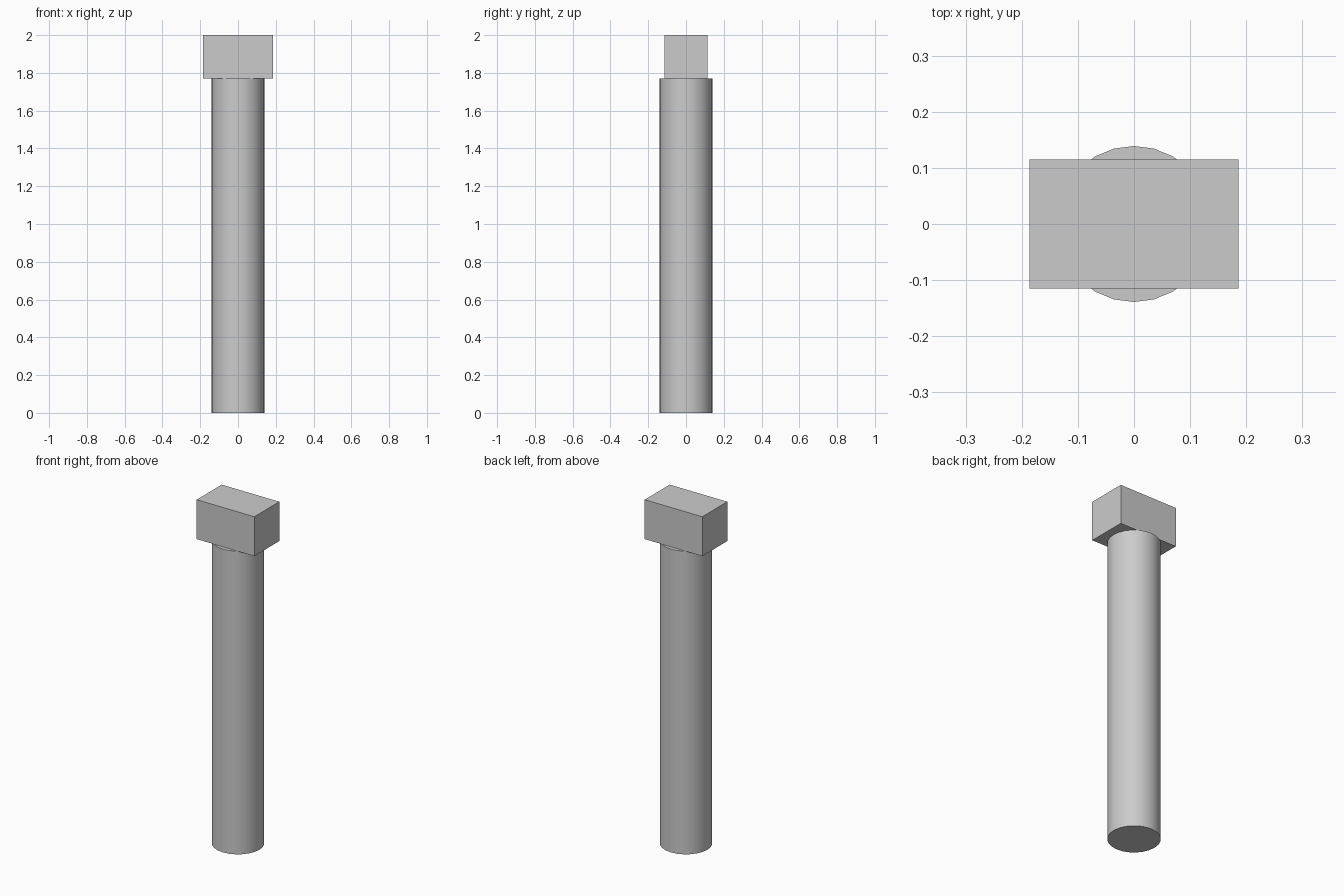
import bpy
import math

if "Cube" in bpy.data.objects:
    bpy.data.objects.remove(bpy.data.objects["Cube"], do_unlink=True)

SHAFT_RADIUS, SHAFT_TOP, TOTAL = 0.139, 1.77, 2.0
HEAD_X, HEAD_Y = 0.372, 0.23

# Plain grey metal
grey = bpy.data.materials.new("light_grey")
grey.use_nodes = True
colour = (0.6, 0.6, 0.6, 1)
grey.diffuse_color = colour
grey.node_tree.nodes["Principled BSDF"].inputs["Base Color"].default_value = colour


def finish(name):
    obj = bpy.context.object
    obj.name = name
    obj.data.materials.append(grey)
    bpy.ops.object.transform_apply(location=False, rotation=False, scale=True)
    bpy.ops.object.shade_smooth_by_angle(angle=math.radians(30))


# Round shaft
bpy.ops.mesh.primitive_cylinder_add(vertices=24, radius=SHAFT_RADIUS,
                                    depth=SHAFT_TOP, location=(0, 0, SHAFT_TOP / 2))
finish("shaft")

# Rectangular head
bpy.ops.mesh.primitive_cube_add(size=1, location=(0, 0, (SHAFT_TOP + TOTAL) / 2))
bpy.context.object.scale = (HEAD_X, HEAD_Y, TOTAL - SHAFT_TOP)
finish("head")
